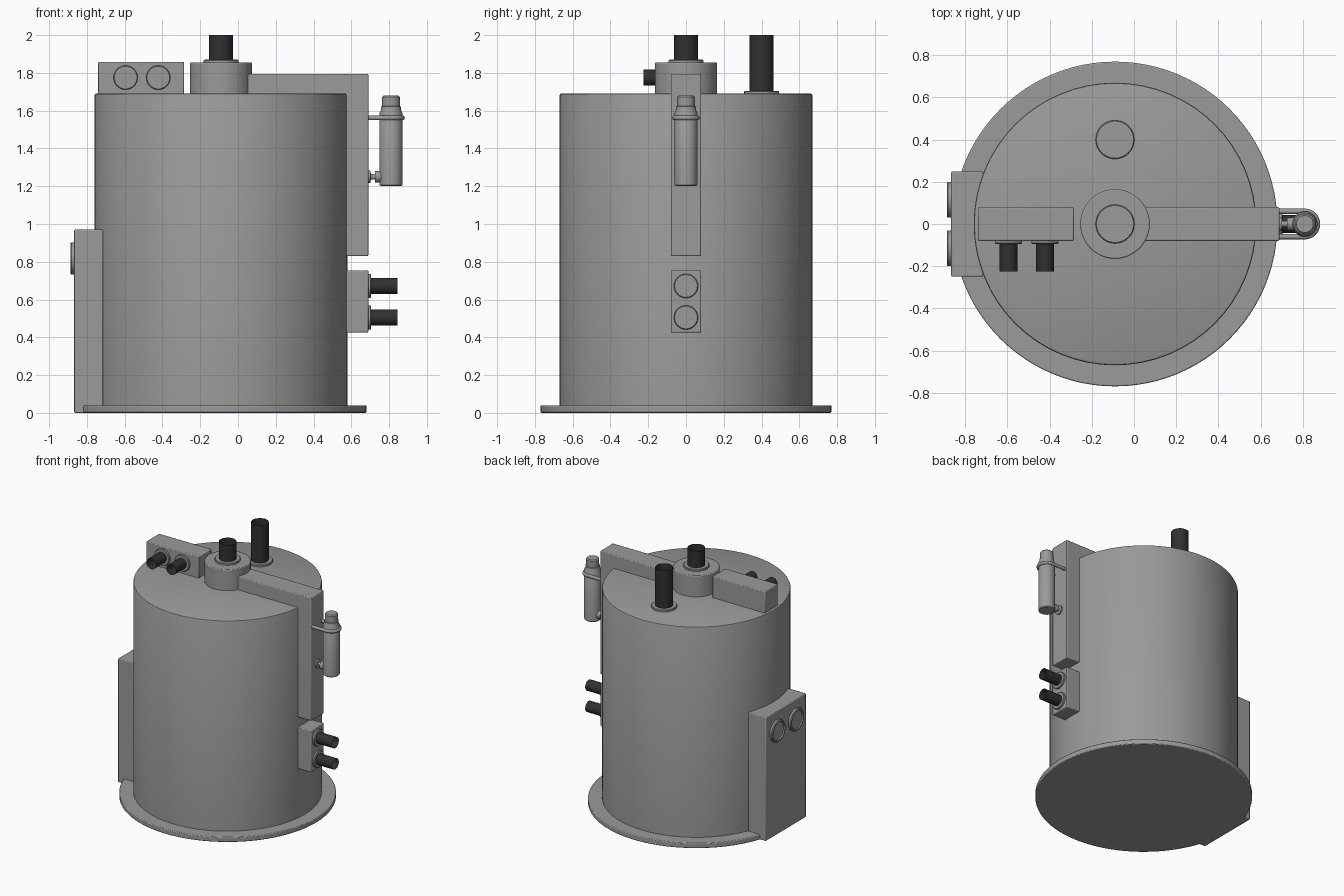
import bpy, bmesh, math
from mathutils import Matrix, Vector

if "Cube" in bpy.data.objects:
    bpy.data.objects.remove(bpy.data.objects["Cube"], do_unlink=True)


def material(name, rgb):
    m = bpy.data.materials.new(name)
    m.use_nodes = True
    m.diffuse_color = (*rgb, 1)
    m.node_tree.nodes["Principled BSDF"].inputs["Base Color"].default_value = (*rgb, 1)
    return m


GREY = material("warm grey paint", (0.33, 0.325, 0.315))
BLACK = material("black rubber", (0.03, 0.03, 0.03))
CX = -0.09  # axis of the tank


def finish(name, bm, mat, bevel=0):
    bmesh.ops.recalc_face_normals(bm, faces=bm.faces)
    me = bpy.data.meshes.new(name)
    bm.to_mesh(me)
    bm.free()
    ob = bpy.data.objects.new(name, me)
    bpy.context.collection.objects.link(ob)
    me.materials.append(mat)
    if bevel:
        mod = ob.modifiers.new("Bevel", "BEVEL")
        mod.width = bevel
        mod.segments = 2
        mod.limit_method = "ANGLE"
    bpy.ops.object.select_all(action="DESELECT")
    ob.select_set(True)
    bpy.context.view_layer.objects.active = ob
    bpy.ops.object.shade_smooth_by_angle(angle=math.radians(35))
    return ob


def lathe(name, profile, origin, axis=(0, 0, 1), mat=GREY, segs=32, bevel=0, caps=True):
    """Turn (radius, height) pairs about an axis through origin."""
    bm = bmesh.new()
    turn = Vector((0, 0, 1)).rotation_difference(Vector(axis)).to_matrix().to_4x4()
    frame = Matrix.Translation(origin) @ turn
    rings = []
    for r, h in profile:
        angles = [math.tau * i / segs for i in range(segs)]
        rings.append([bm.verts.new(frame @ Vector((r * math.cos(a), r * math.sin(a), h)))
                      for a in angles])
    for lo, hi in zip(rings, rings[1:]):
        for i in range(segs):
            j = (i + 1) % segs
            bm.faces.new((lo[i], lo[j], hi[j], hi[i]))
    if caps:
        bm.faces.new(rings[0])
        bm.faces.new(rings[-1])
    return finish(name, bm, mat, bevel)


def slab(name, outline, half_width, bevel=0.006):
    """Extrude an (x, z) outline across y."""
    bm = bmesh.new()
    face = bm.faces.new([bm.verts.new((x, -half_width, z)) for x, z in outline])
    new = bmesh.ops.extrude_face_region(bm, geom=[face])["geom"]
    verts = [v for v in new if isinstance(v, bmesh.types.BMVert)]
    bmesh.ops.translate(bm, verts=verts, vec=(0, 2 * half_width, 0))
    return finish(name, bm, GREY, bevel)


def box(name, x0, x1, z0, z1, half_width):
    return slab(name, [(x0, z0), (x1, z0), (x1, z1), (x0, z1)], half_width)


def port(name, origin, axis, radius, flange, length):
    """Grey flange with an open black pipe."""
    lathe(name + "_flange", [(flange, -0.005), (flange, 0.011), (flange - 0.004, 0.015)],
          origin, axis)
    lathe(name + "_pipe", [(radius, 0.01), (radius, length)], origin, axis, BLACK, caps=False)


# Tank and base plate
lathe("base_plate", [(0.77, 0), (0.77, 0.04)], (CX, 0, 0), segs=96, bevel=0.006)
lathe("tank_body", [(0.67, 0.035), (0.67, 1.68), (0.667, 1.687), (0.66, 1.69)],
      (CX, 0, 0), segs=64)

# Centre hub and the two upright pipes
lathe("top_hub", [(0.165, 1.68), (0.165, 1.855)], (CX, 0, 0), segs=48, bevel=0.006)
port("hub_port", (CX, 0, 1.855), (0, 0, 1), 0.063, 0.092, 0.145)
port("rear_port", (CX, 0.4, 1.69), (0, 0, 1), 0.063, 0.092, 0.31)

# Top box with two forward ports
box("top_box", -0.74, -0.285, 1.685, 1.858, 0.08)
for i, x in enumerate((-0.595, -0.422)):
    port(f"top_box_port_{i + 1}", (x, -0.08, 1.775), (0, -1, 0), 0.042, 0.064, 0.145)

# Duct running over the lid and down the side
slab("side_duct", [(0.0, 1.68), (0.56, 1.68), (0.56, 0.83),
                   (0.69, 0.83), (0.69, 1.795), (0.0, 1.795)], 0.08)

# Side box with two ports
box("side_box", 0.56, 0.69, 0.425, 0.755, 0.08)
for i, z in enumerate((0.672, 0.505)):
    port(f"side_box_port_{i + 1}", (0.69, 0, z), (1, 0, 0), 0.042, 0.064, 0.155)

# Canister with its cap
lathe("canister", [(0.054, 1.2), (0.06, 1.206), (0.06, 1.59), (0.052, 1.605),
                   (0.052, 1.622), (0.047, 1.624), (0.047, 1.672), (0.04, 1.68)],
      (0.81, 0, 0))

# Lower canister fitting
lathe("canister_fitting", [(0.034, -0.005), (0.034, 0.012), (0.015, 0.013), (0.015, 0.035),
                           (0.03, 0.036), (0.03, 0.07)], (0.69, 0, 1.25), (1, 0, 0), segs=16)

# Bent clamp around the canister
path = [(0.68, -0.06)]
for i in range(17):
    a = math.pi * (i / 16 - 0.5)
    path.append((0.81 + 0.06 * math.cos(a), 0.06 * math.sin(a)))
path.append((0.68, 0.06))
curve = bpy.data.curves.new("canister_clamp", "CURVE")
curve.dimensions = "3D"
curve.bevel_depth = 0.013
curve.bevel_resolution = 3
spline = curve.splines.new("POLY")
spline.points.add(len(path) - 1)
for p, (x, y) in zip(spline.points, path):
    p.co = (x, y, 1.562, 1)
    spline.use_smooth = True
clamp = bpy.data.objects.new("canister_clamp", curve)
curve.materials.append(GREY)
bpy.context.collection.objects.link(clamp)

# Control cabinet with two dials
box("control_cabinet", -0.867, -0.715, 0, 0.97, 0.25)
for i, y in enumerate((-0.115, 0.115)):
    lathe(f"dial_{i + 1}", [(0.085, -0.005), (0.085, 0.015), (0.08, 0.021),
                            (0.071, 0.021), (0.068, 0.012)],
          (-0.867, y, 0.818), (-1, 0, 0), segs=40)
